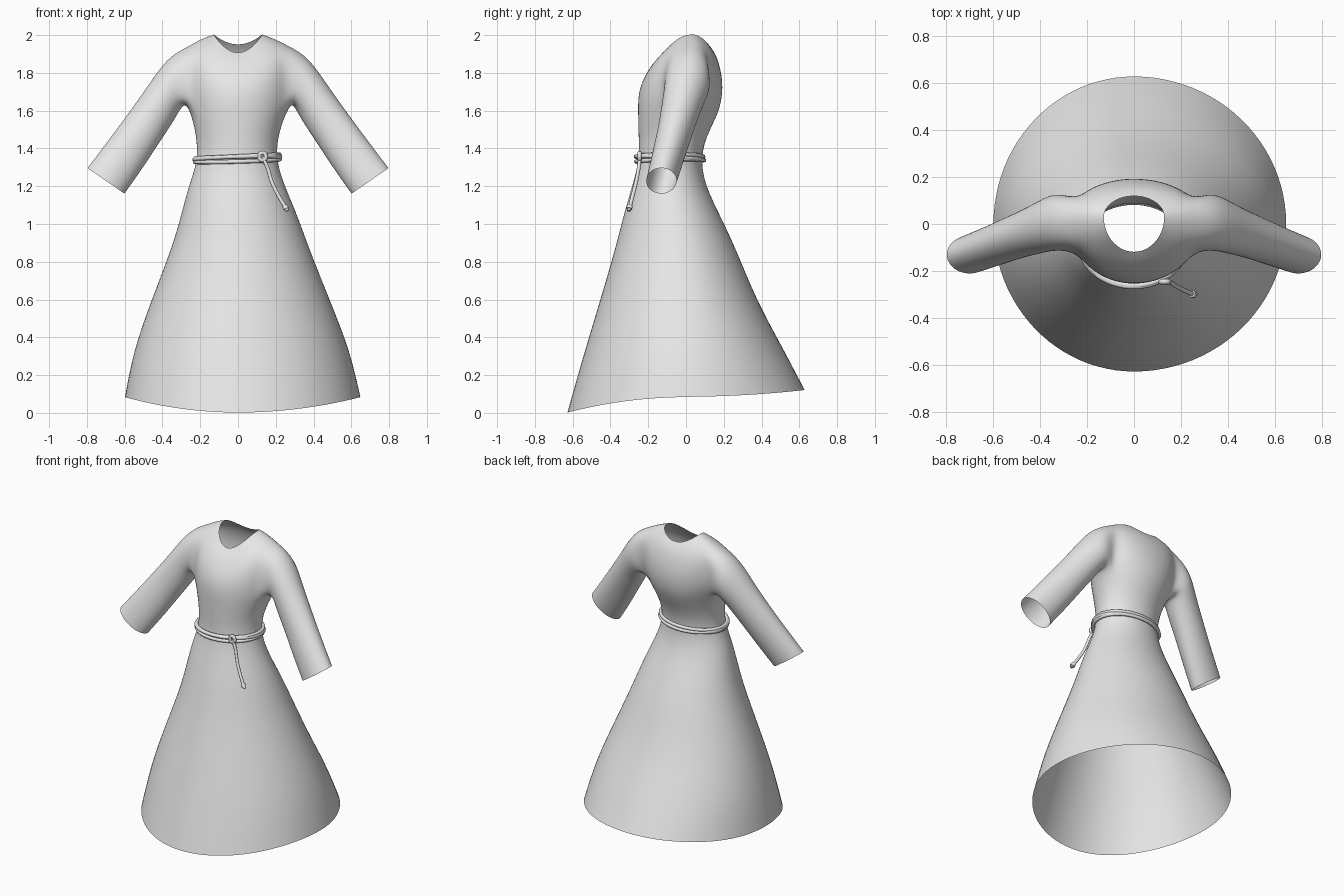
import bpy, bmesh, math
from mathutils import Vector

if "Cube" in bpy.data.objects:
    bpy.data.objects.remove(bpy.data.objects["Cube"])

cloth = bpy.data.materials.new("grey_cloth")
cloth.diffuse_color = (0.8, 0.8, 0.8, 1)
cloth.use_nodes = True
cloth.node_tree.nodes["Principled BSDF"].inputs["Base Color"].default_value = cloth.diffuse_color
COLS = 24

# Body rings: left width, right width, front y, back y, centre y, front z, side z, back z
RINGS = [
    (.13, .13, -.12, .12, .03, 1.905, 2.005, 1.95),
    (.20, .20, -.165, .160, .03, 1.865, 1.98, 1.90),
    (.27, .28, -.21, .187, .03, 1.80, 1.94, 1.81),
    (.285, .295, -.245, .198, .02, 1.73, 1.83, 1.72),
    (.285, .295, -.258, .185, .01, 1.65, 1.73, 1.62),
    (.265, .275, -.255, .150, -.02, 1.56, 1.635, 1.54),
    (.22, .21, -.252, .10, -.06, 1.45, 1.47, 1.44),
    (.215, .205, -.25, .08, -.08, 1.33, 1.33, 1.33),
    (.265, .25, -.287, .105, -.08, 1.20, 1.20, 1.20),
    (.305, .32, -.335, .185, -.06, 1.04, 1.04, 1.04),
    (.355, .38, -.377, .267, -.04, .87, .87, .87),
    (.462, .49, -.458, .375, -.02, .60, .60, .60),
    (.56, .60, -.55, .515, 0, .30, .33, .35),
    (.605, .655, -.635, .635, 0, 0, .085, .122),
]
TOP, BOTTOM, HALF = 2, 5, 2     # armhole rows and half width in columns

# Sleeve sections: top x, top z, bottom x, bottom z, centre y, half depth
SLEEVE = [
    (.375, 1.885, .295, 1.63, .015, .128),
    (.485, 1.72, .335, 1.55, -.02, .11),
    (.575, 1.595, .41, 1.44, -.05, .098),
    (.685, 1.445, .50, 1.30, -.09, .09),
    (.798, 1.297, .60, 1.16, -.13, .083),
]


def ring_point(ring, a):
    xl, xr, yf, yb, yc, zf, zs, zb = ring
    c, s = math.cos(a), math.sin(a)
    x = c * (xr if c > 0 else xl)
    y = yc + s * ((yb - yc) if s > 0 else (yc - yf))
    z = zs * c * c + (zb if s > 0 else zf) * s * s
    return Vector((x, y, z))


def bridge(bm, a, b):
    n = len(a)
    for i in range(n):
        bm.faces.new((a[i], a[(i + 1) % n], b[(i + 1) % n], b[i]))


# Robe: lofted body with two armholes, sleeves joined to the armhole edges
bm = bmesh.new()
rows = [[bm.verts.new(ring_point(r, 2 * math.pi * j / COLS)) for j in range(COLS)] for r in RINGS]
for i in range(len(rows) - 1):
    for j in range(COLS):
        near_side = (j + HALF) % (COLS // 2) < 2 * HALF
        if TOP <= i < BOTTOM and near_side:
            continue
        k = (j + 1) % COLS
        bm.faces.new((rows[i][j], rows[i][k], rows[i + 1][k], rows[i + 1][j]))

for side in (1, -1):
    def vert(i, j):
        return rows[i][j % COLS if side > 0 else (COLS // 2 - j) % COLS]
    span = range(-HALF, HALF + 1)
    loop = [vert(TOP, j) for j in span]
    loop += [vert(i, HALF) for i in range(TOP + 1, BOTTOM)]
    loop += [vert(BOTTOM, -j) for j in span]
    loop += [vert(i, -HALF) for i in range(BOTTOM - 1, TOP, -1)]
    n = len(loop)
    for tx, tz, bx, bz, yc, depth in SLEEVE:
        ring = []
        for k in range(n):
            a = 2 * math.pi * (k - HALF) / n
            c = math.cos(a) * 1.02
            x = (tx + bx) / 2 + c * (tx - bx) / 2
            z = (tz + bz) / 2 + c * (tz - bz) / 2
            ring.append(bm.verts.new((side * x, yc + depth * math.sin(a), z)))
        bridge(bm, loop, ring)
        loop = ring

# Loose vertices inside the armholes
bmesh.ops.delete(bm, geom=[v for v in bm.verts if not v.link_faces], context='VERTS')
bmesh.ops.recalc_face_normals(bm, faces=bm.faces)
top_face = max(bm.faces, key=lambda f: f.calc_center_median().z)
if top_face.normal.z < 0:
    bmesh.ops.reverse_faces(bm, faces=bm.faces)
mesh = bpy.data.meshes.new("robe")
bm.to_mesh(mesh)
bm.free()
mesh.materials.append(cloth)
for p in mesh.polygons:
    p.use_smooth = True
robe = bpy.data.objects.new("robe", mesh)
bpy.context.collection.objects.link(robe)
sub = robe.modifiers.new("smooth", 'SUBSURF')
sub.levels = sub.render_levels = 2


def rope(name, points, radius, closed=False):
    cu = bpy.data.curves.new(name, 'CURVE')
    cu.dimensions = '3D'
    cu.bevel_depth = radius
    cu.bevel_resolution = 2
    cu.resolution_u = 4
    cu.use_fill_caps = True
    sp = cu.splines.new('BEZIER')
    sp.bezier_points.add(len(points) - 1)
    for bp, co in zip(sp.bezier_points, points):
        bp.co = co
        bp.handle_left_type = bp.handle_right_type = 'AUTO'
    sp.use_cyclic_u = closed
    cu.materials.append(cloth)
    ob = bpy.data.objects.new(name, cu)
    bpy.context.collection.objects.link(ob)


# Belt: rope windings that cross each other around the waist
for n, (z, tilt, phase, grow) in enumerate([(1.358, .010, 0, .012), (1.335, .008, .6, .014),
                                            (1.347, -.012, 2.2, .016)]):
    belt = (.215 + grow, .208 + grow, -.25 - grow, .08 + grow, -.08, z, z, z)
    pts = []
    for j in range(COLS):
        a = 2 * math.pi * j / COLS
        pts.append(ring_point(belt, a) + Vector((0, 0, tilt * math.cos(a - phase))))
    rope("belt_rope_%d" % (n + 1), pts, .011, True)

# Knot and hanging tail
knot = Vector((.13, -.24, 1.357))
rope("knot", [knot + Vector((.018 * math.cos(t), -.006, .02 * math.sin(t)))
              for t in (i * math.pi / 4 for i in range(8))], .011, True)
rope("belt_tail", [(.13, -.245, 1.355), (.155, -.25, 1.30), (.18, -.265, 1.22),
                   (.22, -.285, 1.14), (.262, -.302, 1.07)], .010)
rope("tail_knot", [(.247, -.297, 1.097), (.256, -.301, 1.08)], .016)
